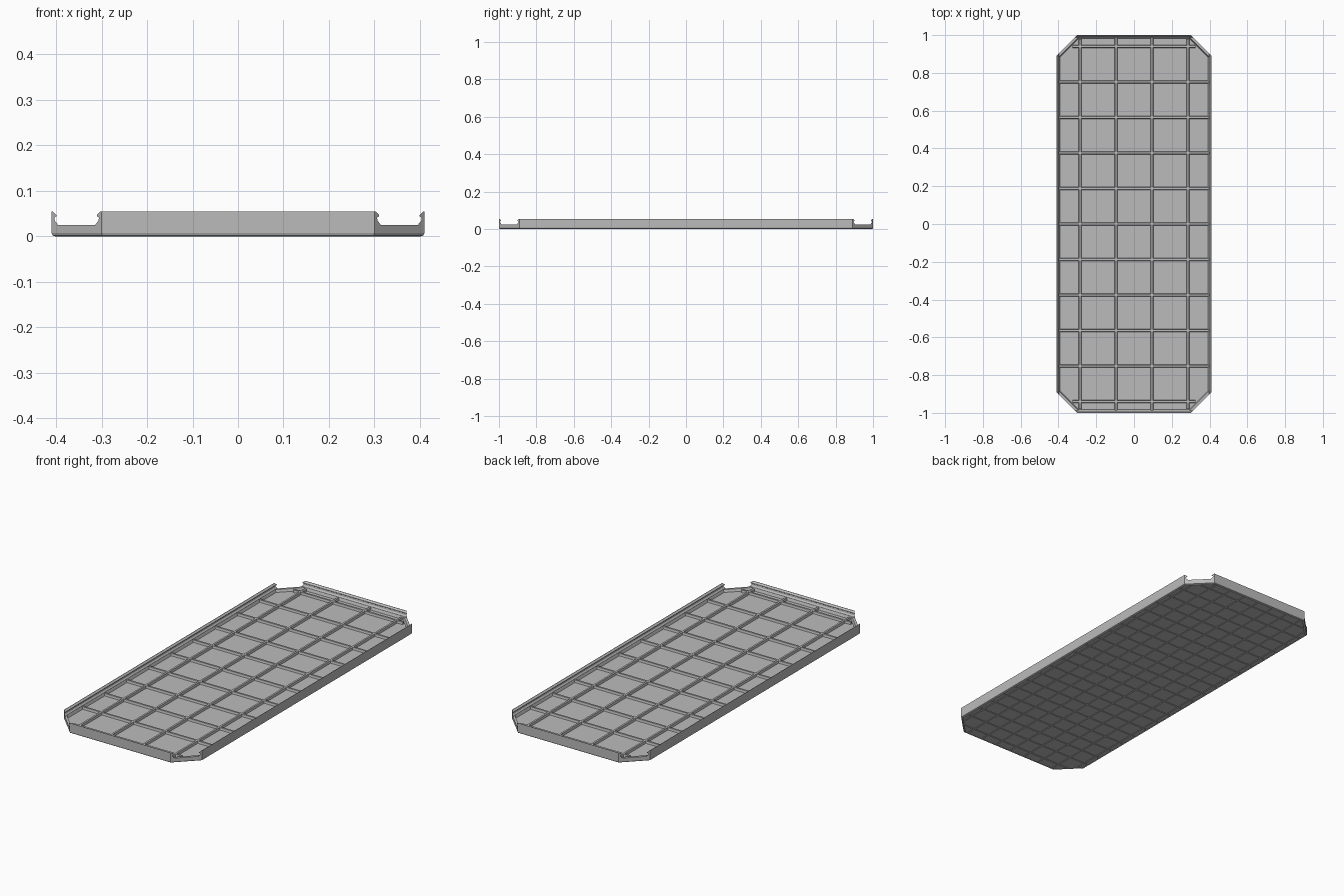
import bpy, bmesh
from mathutils import Vector

if "Cube" in bpy.data.objects:
    bpy.data.objects.remove(bpy.data.objects["Cube"])

HX, HY, CH = 0.41, 1.0, 0.11      # half width, half length, corner chamfer
FLOOR, RIB = 0.012, 0.024

grey = bpy.data.materials.new("plain grey")
grey.diffuse_color = (0.5, 0.5, 0.5, 1)
grey.use_nodes = True
grey.node_tree.nodes["Principled BSDF"].inputs["Base Color"].default_value = grey.diffuse_color

def finish(bm, name, recalc=True):
    if recalc:
        bmesh.ops.recalc_face_normals(bm, faces=bm.faces[:])
    me = bpy.data.meshes.new(name)
    bm.to_mesh(me)
    bm.free()
    me.materials.append(grey)
    ob = bpy.data.objects.new(name, me)
    bpy.context.collection.objects.link(ob)
    return ob

def octagon(d, z):
    """Chamfered outline moved inward by d on all sides."""
    x, y, c = HX - d, HY - d, CH - 0.586 * d
    return [Vector(p + (z,)) for p in (
        (x, -y + c), (x, y - c), (x - c, y), (-x + c, y),
        (-x, y - c), (-x, -y + c), (-x + c, -y), (x - c, -y))]

def loft(bm, rings):
    vs = [[bm.verts.new(p) for p in r] for r in rings]
    for a, b in zip(vs, vs[1:]):
        for i in range(8):
            j = (i + 1) % 8
            bm.faces.new((a[i], a[j], b[j], b[i]))
    return vs

# Tray body: rounded lower edge, low curb and recessed floor
bm = bmesh.new()
rings = loft(bm, [octagon(0.007, 0.003), octagon(0.007, 0.0), octagon(0.002, 0.002),
                  octagon(0, 0.007), octagon(0, 0.025), octagon(0.013, 0.025),
                  octagon(0.018, FLOOR)])
bm.faces.new(rings[-1])
finish(bm, "tray_body", False)

# Underside: small square pads separated by shallow grooves
bm = bmesh.new()
bm.faces.new([bm.verts.new(p) for p in reversed(octagon(0.007, 0.003))])
pitch = 0.09375
for axis, n in ((0, 4), (1, 10)):
    for k in range(-n, n + 1):
        no = Vector((0, 0, 0))
        no[axis] = 1
        bmesh.ops.bisect_plane(bm, geom=bm.verts[:] + bm.edges[:] + bm.faces[:],
                               dist=1e-5, plane_co=no * k * pitch, plane_no=no)
pads = [f for f in bm.faces if f.calc_area() > 0.0008]
bmesh.ops.inset_individual(bm, faces=pads, thickness=0.004, depth=0.0)
for v in {v for f in pads for v in f.verts}:
    v.co.z = 0
finish(bm, "underside_pads", False)

# Snap rails: hooked profile (inward distance, height), ends cut by the chamfer
profile = [(0, 0.02), (0, 0.055), (0.002, 0.055), (0.0105, 0.047), (0.0105, 0.044),
           (0.006, 0.041), (0.007, 0.034), (0.013, 0.027), (0.013, 0.02)]

def rail(name, half, length, along_y, side):
    bm = bmesh.new()
    ends = []
    for s in (-1, 1):
        ring = []
        for d, z in profile:
            a, b = side * (half - d), s * (length + d)
            ring.append(bm.verts.new((a, b, z) if along_y else (b, a, z)))
        ends.append(ring)
    n = len(profile)
    for i in range(n):
        j = (i + 1) % n
        bm.faces.new((ends[0][i], ends[0][j], ends[1][j], ends[1][i]))
    for r in ends:
        bm.faces.new(r)
    finish(bm, name)

for side, lr, fb in ((-1, "left", "front"), (1, "right", "back")):
    rail(lr + "_rail", HX, HY - CH, True, side)
    rail(fb + "_rail", HY, HX - CH, False, side)

# Stiffening ribs on the floor, with slightly tapered sides
def rib(name, pos, half, along_y):
    bm = bmesh.new()
    rows = []
    for w, z in ((-0.008, FLOOR - 0.002), (-0.005, RIB), (0.005, RIB), (0.008, FLOOR - 0.002)):
        rows.append([bm.verts.new((pos + w, e, z) if along_y else (e, pos + w, z))
                     for e in (-half, half)])
    for i in range(4):
        a, b = rows[i], rows[(i + 1) % 4]
        bm.faces.new((a[0], a[1], b[1], b[0]))
    for e in (0, 1):
        bm.faces.new([r[e] for r in rows])
    finish(bm, name)

for x in (-0.285, -0.095, 0.095, 0.285):
    rib("long_rib", x, min(0.988, 1.265 - abs(x)), True)
for k in range(-5, 6):
    y = k * 0.188
    rib("cross_rib", y, min(0.398, 1.265 - abs(y)), False)
